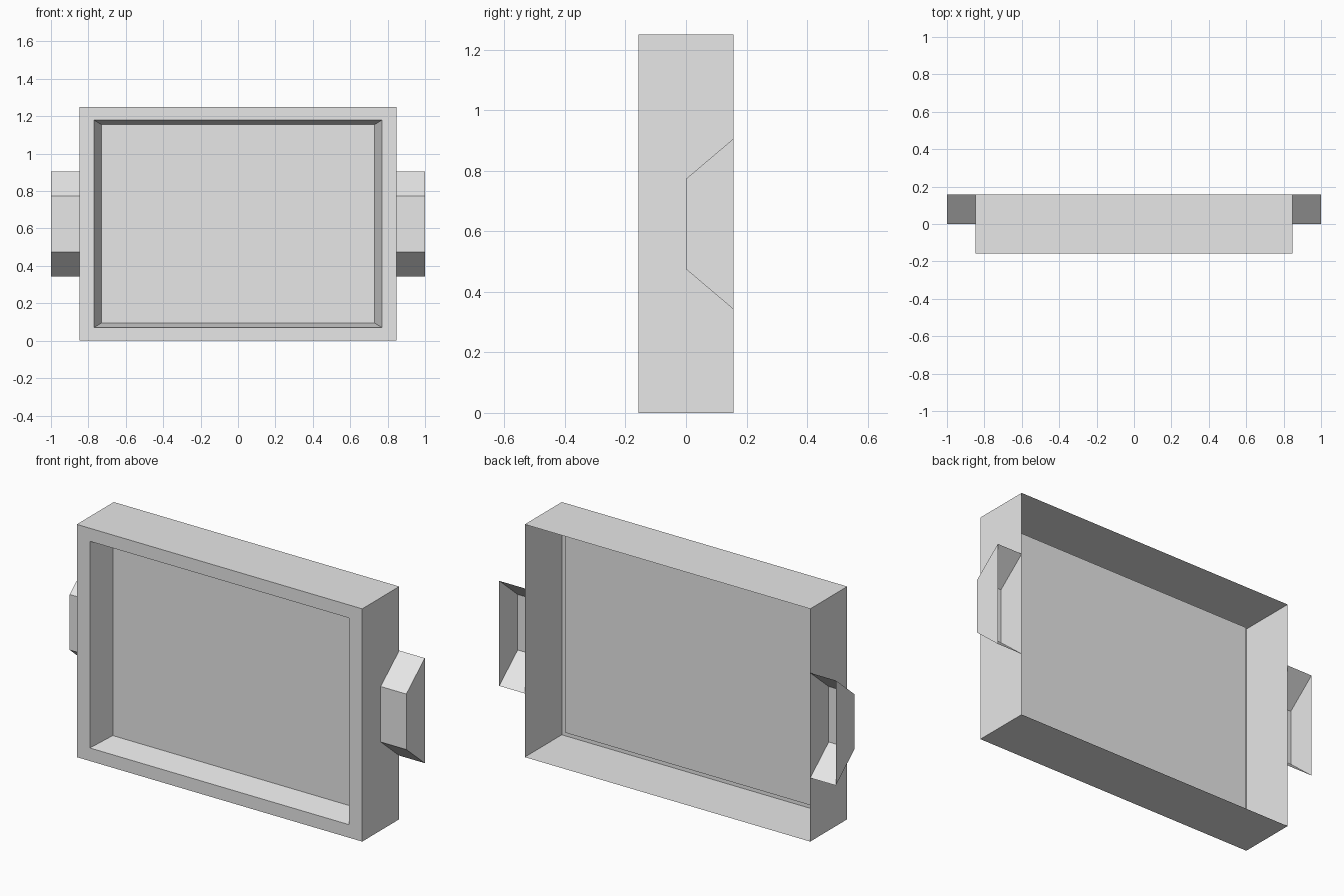
import bpy
import bmesh

cube = bpy.data.objects.get("Cube")
if cube:
    bpy.data.objects.remove(cube, do_unlink=True)

grey = bpy.data.materials.new("light grey")
grey.use_nodes = True
grey.diffuse_color = (0.8, 0.8, 0.8, 1)
grey.node_tree.nodes["Principled BSDF"].inputs["Base Color"].default_value = (0.8, 0.8, 0.8, 1)

HALF_X, HALF_Y, HEIGHT = 0.848, 0.157, 1.25
MID_Z = HEIGHT / 2


def finish(bm, name):
    mesh = bpy.data.meshes.new(name)
    bm.to_mesh(mesh)
    bm.free()
    mesh.materials.append(grey)
    obj = bpy.data.objects.new(name, mesh)
    bpy.context.collection.objects.link(obj)
    return obj


# Open-backed tray: rectangular rings joined from the back rim to the recessed panel
bm = bmesh.new()
rings = []
for half_x, half_z, y in [
    (HALF_X, MID_Z, HALF_Y),       # back rim
    (HALF_X, MID_Z, -HALF_Y),      # front edge
    (0.77, 0.555, -HALF_Y),        # recess opening
    (0.73, 0.53, -0.02),           # recessed panel
]:
    corners = [(-1, -1), (1, -1), (1, 1), (-1, 1)]
    rings.append([bm.verts.new((sx * half_x, y, MID_Z + sz * half_z)) for sx, sz in corners])
for outer, inner in zip(rings, rings[1:]):
    for i in range(4):
        j = (i + 1) % 4
        bm.faces.new((outer[i], outer[j], inner[j], inner[i]))
bm.faces.new(rings[-1])
finish(bm, "tray_body")

# Side handles: sloped shells, open at the back and against the body
profile = [(HALF_Y, 0.342), (0.0, 0.475), (0.0, 0.773), (HALF_Y, 0.906)]
for side, name in [(1, "left_handle"), (-1, "right_handle")]:
    bm = bmesh.new()
    inner = [bm.verts.new((side * HALF_X, y, z)) for y, z in profile]
    outer = [bm.verts.new((side, y, z)) for y, z in profile]
    faces = [bm.faces.new((inner[i], outer[i], outer[i + 1], inner[i + 1])) for i in range(3)]
    faces.append(bm.faces.new(outer[::-1]))
    if side < 0:
        bmesh.ops.reverse_faces(bm, faces=faces)
    finish(bm, name)
